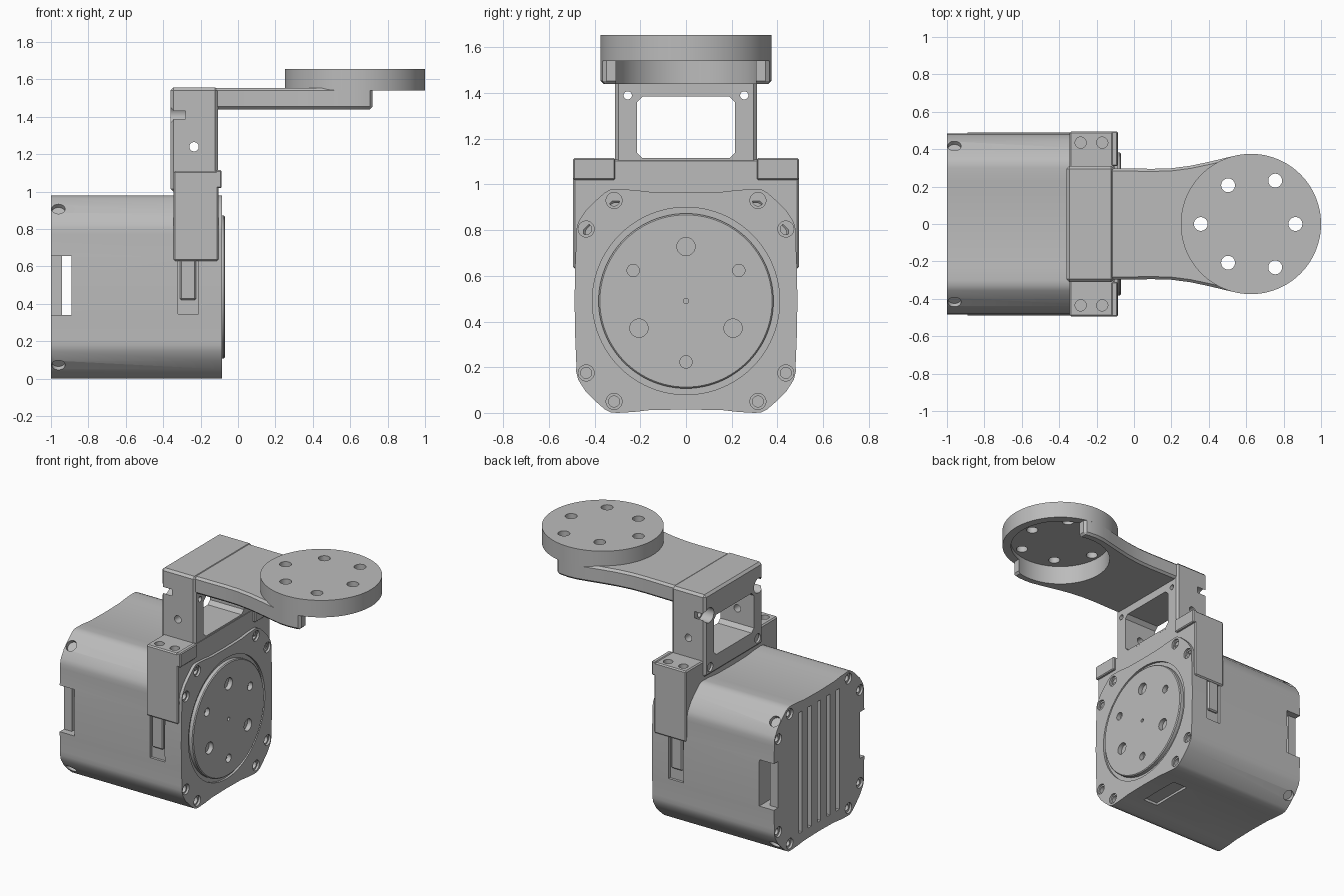
import bpy, bmesh, math
from mathutils import Vector, Matrix

if "Cube" in bpy.data.objects:
    bpy.data.objects.remove(bpy.data.objects["Cube"], do_unlink=True)

grey = bpy.data.materials.new("machined_grey")
grey.use_nodes = True
grey.diffuse_color = (0.5, 0.5, 0.5, 1)
grey.node_tree.nodes["Principled BSDF"].inputs["Base Color"].default_value = (0.5, 0.5, 0.5, 1)

MID = 0.49          # height of the motor axis
X = Vector((1, 0, 0))
Y = Vector((0, 1, 0))
Z = Vector((0, 0, 1))


def prism(bm, pts, axis, a, b):
    """Extrude a 2D outline along x (pts are y, z) or z (pts are x, y)."""
    place = (lambda p: (a, p[0], p[1])) if axis is X else (lambda p: (p[0], p[1], a))
    face = bm.faces.new([bm.verts.new(place(p)) for p in pts])
    out = bmesh.ops.extrude_face_region(bm, geom=[face])["geom"]
    verts = [g for g in out if isinstance(g, bmesh.types.BMVert)]
    bmesh.ops.translate(bm, vec=axis * (b - a), verts=verts)


def box(bm, x, y, z):
    prism(bm, [(x[0], y[0]), (x[1], y[0]), (x[1], y[1]), (x[0], y[1])], Z, z[0], z[1])


def cyl(bm, centre, direction, r, depth, r2=None, segments=32):
    """Cylinder or cone centred on a point."""
    m = Matrix.Translation(centre) @ direction.to_track_quat("Z", "Y").to_matrix().to_4x4()
    bmesh.ops.create_cone(bm, cap_ends=True, segments=segments, radius1=r,
                          radius2=r if r2 is None else r2, depth=depth, matrix=m)


def make(name, build, bevel=0):
    bm = bmesh.new()
    build(bm)
    bmesh.ops.recalc_face_normals(bm, faces=bm.faces)
    me = bpy.data.meshes.new(name)
    bm.to_mesh(me)
    bm.free()
    ob = bpy.data.objects.new(name, me)
    bpy.context.collection.objects.link(ob)
    me.materials.append(grey)
    if bevel:
        mod = ob.modifiers.new("edge", "BEVEL")
        mod.width, mod.segments, mod.limit_method = bevel, 1, "ANGLE"
        mod.angle_limit = math.radians(40)
        apply(ob, mod)
    return ob


def apply(ob, mod):
    bpy.context.view_layer.objects.active = ob
    bpy.ops.object.modifier_apply(modifier=mod.name)


def cut(ob, build):
    cutter = make("cutter", build)
    cutter.hide_render = True
    mod = ob.modifiers.new("cut", "BOOLEAN")
    mod.operation, mod.solver, mod.object = "DIFFERENCE", "EXACT", cutter
    apply(ob, mod)
    bpy.data.objects.remove(cutter, do_unlink=True)


# Motor housing: quarter outline mirrored into a full cross-section
quarter = [(0.488, 0), (0.485, 0.16), (0.48, 0.28), (0.481, 0.31), (0.472, 0.345),
           (0.44, 0.395), (0.395, 0.44), (0.355, 0.475), (0.33, 0.488), (0.30, 0.49),
           (0.23, 0.486), (0.16, 0.478), (0, 0.475)]
half = quarter + [(-y, z) for y, z in quarter[-2::-1]]
outline = half + [(y, -z) for y, z in half[-2:0:-1]]
outline = [(y, z + MID) for y, z in outline]
housing = make("motor_housing", lambda bm: prism(bm, outline, X, -1, -0.085))

corners = [(sy * y, MID + sz * z) for sy in (1, -1) for sz in (1, -1)
           for y, z in ((0.315, 0.44), (0.437, 0.315))]


def counterbores(bm):
    for y, z in corners:
        for x in (-0.085, -1):
            cyl(bm, (x, y, z), X, 0.035, 0.03)
    cyl(bm, (-0.085, 0, MID), X, 0.41, 0.03, segments=96)
    # ventilation slots on the rear face
    for y in (-0.2, -0.1, 0, 0.1, 0.2):
        box(bm, (-1.05, -0.975), (y - 0.017, y + 0.017), (0.08, 0.9))
    # radial screw recesses through the rear corners
    for sy in (1, -1):
        for sz in (1, -1):
            d = Vector((0, sy, sz)).normalized()
            cyl(bm, Vector((-0.96, 0, MID)) + d * 0.6, d, 0.036, 0.07)


def bolt_holes(bm):
    for y, z in corners:
        cyl(bm, (-0.085, y, z), X, 0.024, 0.16)
        cyl(bm, (-1, y, z), X, 0.02, 0.1)


def side_recesses(bm):
    for s in (1, -1):
        box(bm, (-1.05, -0.93), sorted((s * 0.44, s * 0.6)), (0.34, 0.655))
        box(bm, (-0.32, -0.21), sorted((s * 0.468, s * 0.6)), (0.345, 0.645))
    box(bm, (-0.32, -0.21), (-0.15, 0.15), (-0.1, 0.03))


cut(housing, counterbores)
cut(housing, bolt_holes)
cut(housing, lambda bm: box(bm, (-0.94, -0.89), (-0.7, 0.7), (0.34, 0.655)))
cut(housing, side_recesses)

# Output flange with its stepped rim and screw pattern
flange = make("output_flange", lambda bm: cyl(bm, (-0.09, 0, MID), X, 0.383, 0.04, segments=96), 0.006)


def flange_holes(bm):
    for i in range(3):
        for turn, dist, r in ((90, 0.238, 0.04), (30, 0.267, 0.027)):
            a = math.radians(turn + 120 * i)
            cyl(bm, (-0.08, dist * math.cos(a), MID + dist * math.sin(a)), X, r, 0.05)
    cyl(bm, (-0.08, 0, MID), X, 0.012, 0.05)


cut(flange, flange_holes)

# Saddle bracket over the housing, with shoulders and side legs
saddle = make("saddle", lambda bm: prism(bm, [
    (0.494, 0.63), (0.494, 1.11), (-0.494, 1.11), (-0.494, 0.63), (-0.44, 0.63),
    (-0.44, 0.8), (-0.32, 0.92), (0.32, 0.92), (0.44, 0.8), (0.44, 0.63)], X, -0.345, -0.105), 0.008)
cut(saddle, lambda bm: [cyl(bm, (x, s * 0.435, 1.11), Z, 0.03, 0.12)
                        for x in (-0.285, -0.17) for s in (1, -1)])

for side, s in (("left", 1), ("right", -1)):
    # front lip of the shoulder and the snap tab below it
    make(side + "_shoulder_lip", lambda bm: box(
        bm, (-0.12, -0.087), sorted((s * 0.31, s * 0.494)), (1.02, 1.115)), 0.006)
    make(side + "_snap_tab", lambda bm: box(
        bm, (-0.31, -0.225), sorted((s * 0.44, s * 0.484)), (0.42, 0.645)), 0.008)

# Upright frame with a through window
upright = make("upright_frame", lambda bm: box(bm, (-0.36, -0.107), (-0.31, 0.31), (1.0, 1.557)), 0.015)


def window(bm):
    w, c = 0.215, 0.025
    prism(bm, [(w, 1.115 + c), (w, 1.385 - c), (w - c, 1.385), (c - w, 1.385),
               (-w, 1.385 - c), (-w, 1.115 + c), (c - w, 1.115), (w - c, 1.115)], X, -0.5, 0)


def frame_bores(bm):
    for s in (1, -1):
        cyl(bm, (-0.36, s * 0.265, 1.41), X, 0.05, 0.16)
        cyl(bm, (-0.36, s * 0.255, 1.055), X, 0.03, 0.06)


cut(upright, window)
cut(upright, frame_bores)
cut(upright, lambda bm: [cyl(bm, (-0.235, s * 0.255, z), X, 0.018, 0.5)
                         for s in (1, -1) for z in (1.055, 1.39)])
cut(upright, lambda bm: cyl(bm, (-0.235, 0, 1.24), Y, 0.025, 1))

# Horizontal arm flaring into the round mount
edge = [(-0.13, 0.298), (0.1, 0.295), (0.2, 0.298), (0.3, 0.311), (0.4, 0.332),
        (0.5, 0.356), (0.57, 0.371), (0.625, 0.375), (0.68, 0.371), (0.72, 0.363)]
arm = make("arm", lambda bm: prism(bm, edge + [(x, -y) for x, y in edge[::-1]], Z, 1.44, 1.555), 0.014)
cut(arm, lambda bm: cyl(bm, (0.625, 0, 1.5), Z, 0.32, 0.3, segments=96))

# Round mounting disc, hollow underneath, with six through holes
disc = make("mounting_disc", lambda bm: cyl(bm, (0.625, 0, 1.5975), Z, 0.375, 0.115, segments=96))
cut(disc, lambda bm: cyl(bm, (0.625, 0, 1.53), Z, 0.32, 0.08, segments=96))
cut(disc, lambda bm: [cyl(bm, (x, y, 1.6), Z, 0.037, 0.4) for x, y in (
    (0.357, 0), (0.863, 0), (0.503, 0.207), (0.503, -0.207), (0.755, 0.232), (0.755, -0.232))])

# Smooth curved faces, keep machined edges crisp
for ob in bpy.context.collection.objects:
    if ob.type == "MESH" and ob.data.materials and ob.data.materials[0] == grey:
        bpy.ops.object.select_all(action="DESELECT")
        ob.select_set(True)
        bpy.context.view_layer.objects.active = ob
        bpy.ops.object.shade_smooth_by_angle(angle=math.radians(30))
